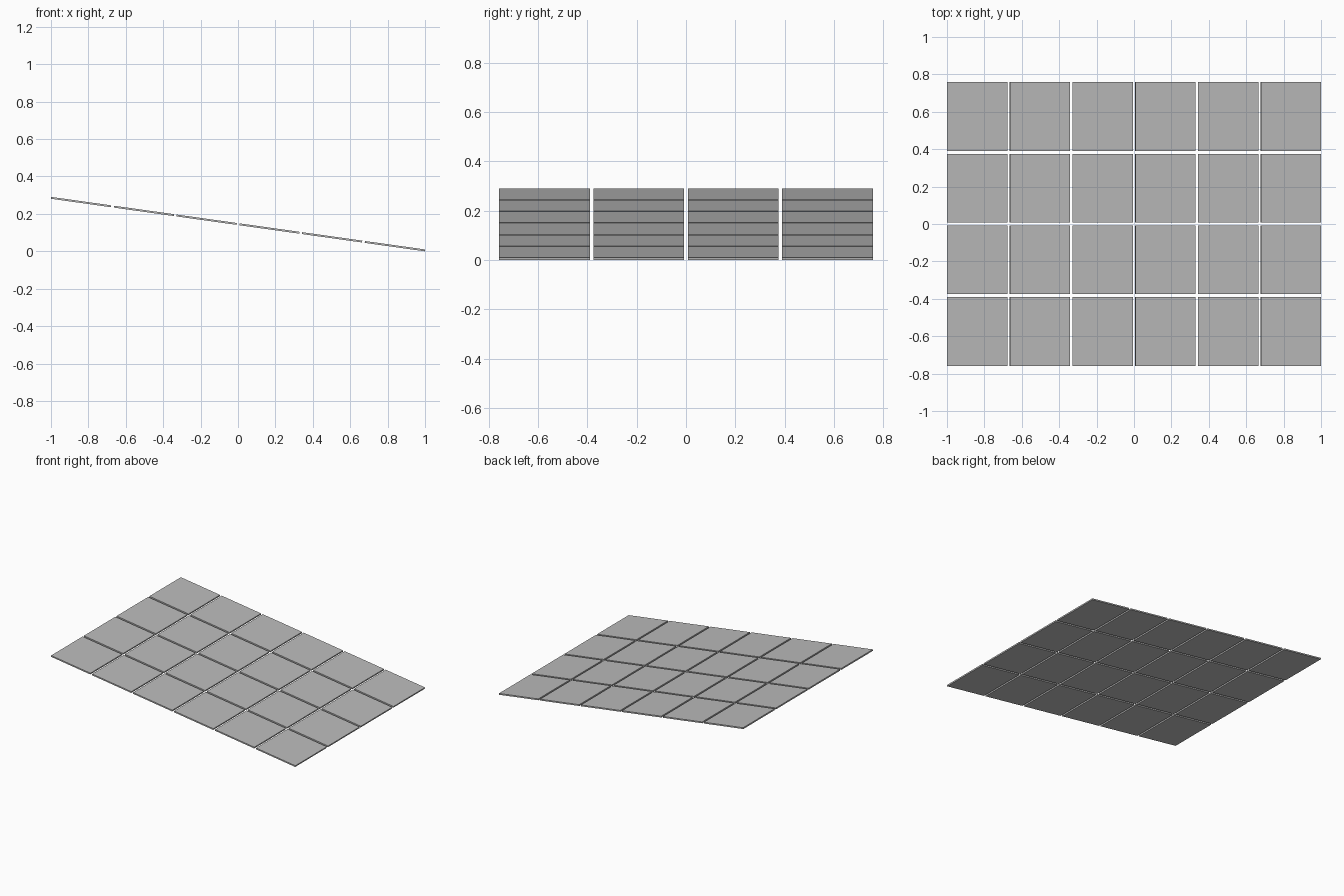
import bpy
import bmesh
from math import radians, sin, cos
from mathutils import Matrix, Vector

cube = bpy.data.objects.get("Cube")
if cube:
    bpy.data.objects.remove(cube, do_unlink=True)

COLS, ROWS = 6, 4
TILT = radians(8)
THICK = 0.01
GAP = 0.0145
LENGTH = (2 - THICK * sin(TILT)) / cos(TILT)   # along the slope
WIDTH = 1.516                                  # across the slope
HEIGHT = LENGTH * sin(TILT) + THICK * cos(TILT)

# Panel colour
grey = bpy.data.materials.new("panel_grey")
grey.use_nodes = True
colour = (0.5, 0.5, 0.5, 1)
grey.diffuse_color = colour
grey.node_tree.nodes["Principled BSDF"].inputs["Base Color"].default_value = colour

# One thin slab shared by every panel
panel_x = (LENGTH - GAP * (COLS - 1)) / COLS
panel_y = (WIDTH - GAP * (ROWS - 1)) / ROWS
mesh = bpy.data.meshes.new("panel")
bm = bmesh.new()
bmesh.ops.create_cube(bm, size=1, matrix=Matrix.Diagonal((panel_x, panel_y, THICK, 1)))
bm.to_mesh(mesh)
bm.free()
mesh.materials.append(grey)

# Grid of panels on a plane sloping down towards +x
slope = Matrix.Translation((0, 0, HEIGHT / 2)) @ Matrix.Rotation(TILT, 4, "Y")
for col in range(COLS):
    for row in range(ROWS):
        place = Vector(((col - (COLS - 1) / 2) * (panel_x + GAP),
                        (row - (ROWS - 1) / 2) * (panel_y + GAP), 0))
        panel = bpy.data.objects.new(f"panel_column_{col + 1}_row_{row + 1}", mesh)
        panel.matrix_world = slope @ Matrix.Translation(place)
        bpy.context.collection.objects.link(panel)
